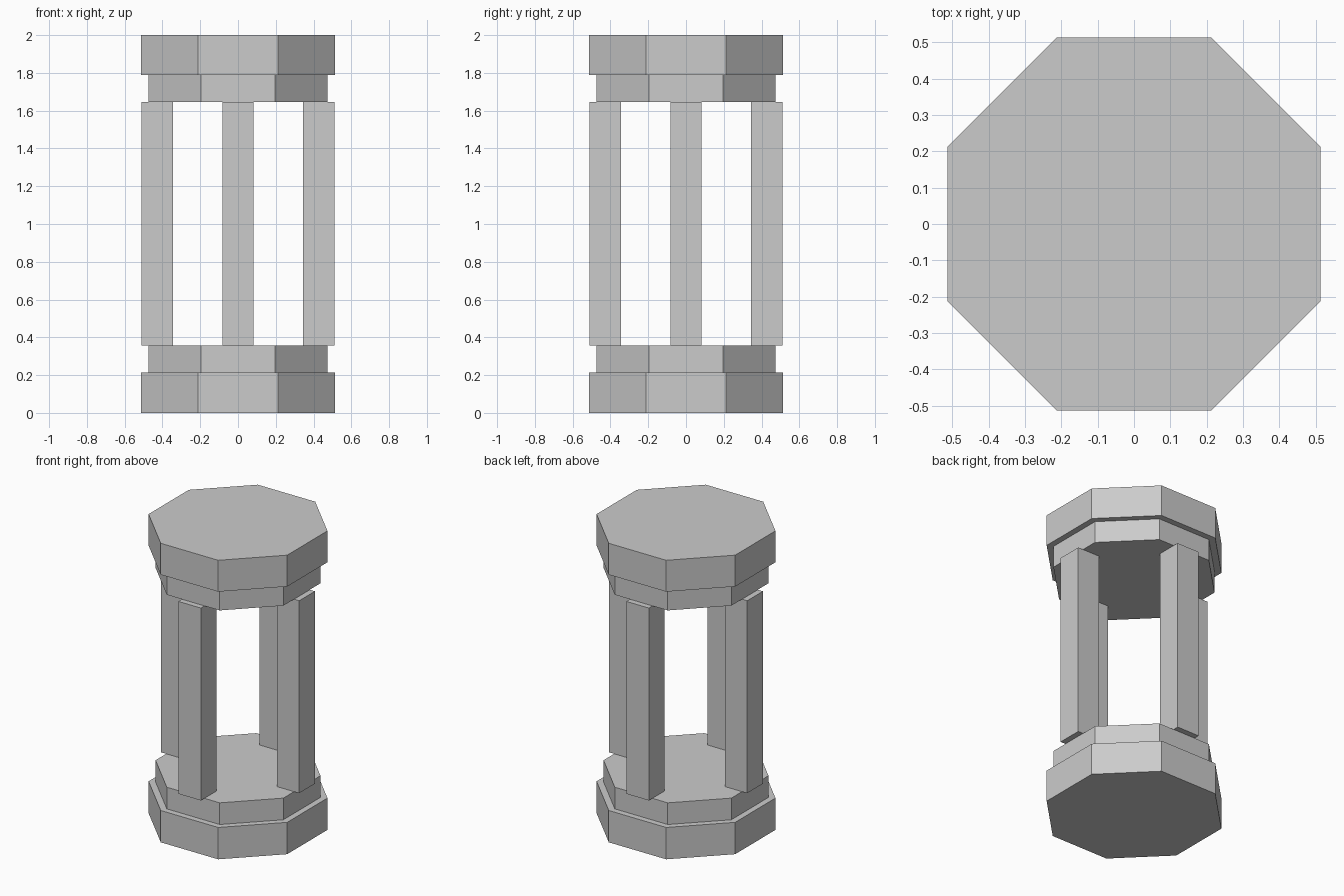
import bpy, math

if "Cube" in bpy.data.objects:
    bpy.data.objects.remove(bpy.data.objects["Cube"])

grey = bpy.data.materials.new("stone grey")
grey.diffuse_color = (0.6, 0.6, 0.6, 1)
grey.use_nodes = True
grey.node_tree.nodes["Principled BSDF"].inputs["Base Color"].default_value = grey.diffuse_color


def octagon(name, apothem, z0, z1):
    """Octagonal slab with flat sides facing the axes."""
    bpy.ops.mesh.primitive_cylinder_add(
        vertices=8, radius=apothem / math.cos(math.pi / 8),
        depth=z1 - z0, location=(0, 0, (z0 + z1) / 2))
    ob = bpy.context.object
    ob.name = name
    ob.data.materials.append(grey)
    # Turn the mesh by half a side
    for v in ob.data.vertices:
        a = math.atan2(v.co.y, v.co.x) + math.pi / 8
        r = math.hypot(v.co.x, v.co.y)
        v.co.x, v.co.y = r * math.cos(a), r * math.sin(a)


# Stepped base and matching cap
octagon("base_slab", 0.513, 0, 0.213)
octagon("base_step", 0.473, 0.213, 0.358)
octagon("cap_step", 0.473, 1.645, 1.79)
octagon("cap_slab", 0.513, 1.79, 2.0)

# Four square pillars on the axes
W, R, Z0, Z1 = 0.166, 0.428, 0.358, 1.645
for name, x, y in (("front", 0, -R), ("back", 0, R), ("left", -R, 0), ("right", R, 0)):
    bpy.ops.mesh.primitive_cube_add(size=1, location=(x, y, (Z0 + Z1) / 2))
    ob = bpy.context.object
    ob.name = name + "_pillar"
    for v in ob.data.vertices:
        v.co.x *= W
        v.co.y *= W
        v.co.z *= Z1 - Z0
    ob.data.materials.append(grey)
